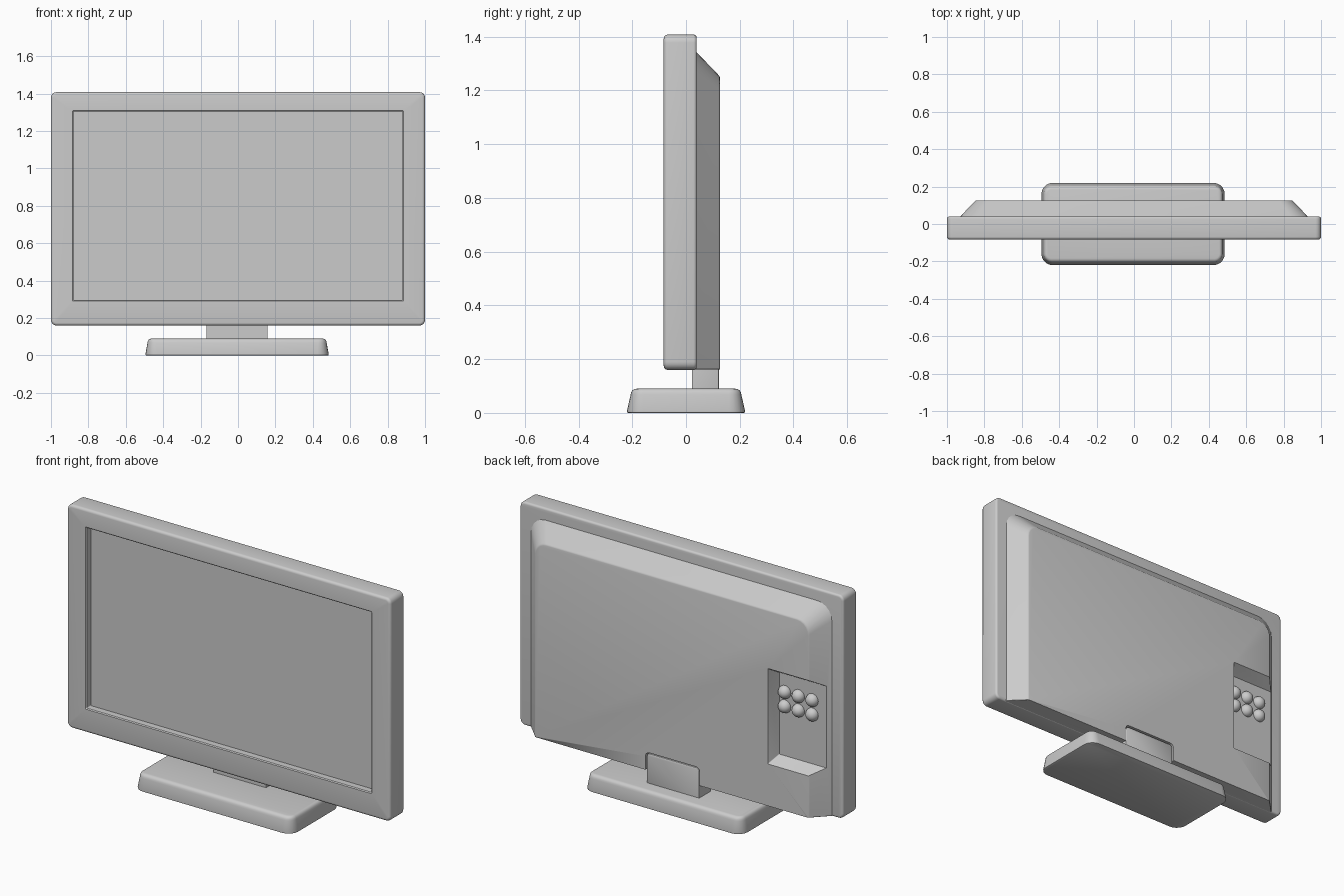
import bpy, bmesh, math

if "Cube" in bpy.data.objects:
    bpy.data.objects.remove(bpy.data.objects["Cube"])

grey = bpy.data.materials.new("plain_grey")
grey.diffuse_color = (0.6, 0.6, 0.6, 1)
grey.use_nodes = True
grey.node_tree.nodes["Principled BSDF"].inputs["Base Color"].default_value = grey.diffuse_color


def finish(obj, angle=35):
    """Give the part its colour and smooth shading with crisp edges."""
    if not obj.data.materials:
        obj.data.materials.append(grey)
    bpy.ops.object.select_all(action='DESELECT')
    obj.select_set(True)
    bpy.context.view_layer.objects.active = obj
    bpy.ops.object.shade_smooth_by_angle(angle=math.radians(angle))


def outline(x0, x1, b0, b1, r_low, r_high, seg=5):
    """Rounded rectangle with its own radius for the low and high corners."""
    pts = []
    for k, (cx, cb, r) in enumerate([(x1, b1, r_high), (x0, b1, r_high),
                                     (x0, b0, r_low), (x1, b0, r_low)]):
        sx = -1 if cx == x1 else 1
        sb = -1 if cb == b1 else 1
        for i in range(seg + 1):
            a = math.pi / 2 * (k + i / seg)
            pts.append((cx + sx * r + r * math.cos(a), cb + sb * r + r * math.sin(a)))
    return pts


def loft(name, rings, axis='Y'):
    """Skin a closed solid through (outline, depth) rings along an axis."""
    bm = bmesh.new()
    loops = []
    for pts, d in rings:
        loops.append([bm.verts.new((a, d, b) if axis == 'Y' else (a, b, d))
                      for a, b in pts])
    n = len(loops[0])
    for p, q in zip(loops, loops[1:]):
        for i in range(n):
            j = (i + 1) % n
            bm.faces.new((p[i], p[j], q[j], q[i]))
    bm.faces.new(loops[0])
    bm.faces.new(loops[-1])
    bmesh.ops.recalc_face_normals(bm, faces=bm.faces)
    mesh = bpy.data.meshes.new(name)
    bm.to_mesh(mesh)
    bm.free()
    obj = bpy.data.objects.new(name, mesh)
    bpy.context.collection.objects.link(obj)
    return obj


def cut(obj, cutter):
    """Subtract the cutter and remove it."""
    bpy.context.view_layer.objects.active = obj
    mod = obj.modifiers.new("cut", 'BOOLEAN')
    mod.operation, mod.solver, mod.object = 'DIFFERENCE', 'EXACT', cutter
    bpy.ops.object.modifier_apply(modifier=mod.name)
    bpy.data.objects.remove(cutter)


def rounding(r, steps=4):
    """(inset, depth) pairs of a quarter-round edge."""
    return [(r * (1 - math.sin(math.pi / 2 * i / steps)),
             r * (1 - math.cos(math.pi / 2 * i / steps))) for i in range(steps + 1)]


# Screen frame: rounded slab with a recessed display in front
def frame_ring(inset):
    return outline(-1 + inset, 1 - inset, 0.16 + inset, 1.408 - inset,
                   0.03 - inset, 0.03 - inset)

rings = [(frame_ring(i), 0.04 - d) for i, d in rounding(0.012)]
rings += [(frame_ring(i), -0.083 + d) for i, d in reversed(rounding(0.015))]
rings += [(outline(-0.885, 0.885, 0.291, 1.309, 0.005, 0.005), -0.083),
          (outline(-0.88, 0.88, 0.296, 1.304, 0.004, 0.004), -0.078),
          (outline(-0.88, 0.88, 0.296, 1.304, 0.004, 0.004), -0.042)]
finish(loft("screen_frame", rings))

# Back shell: sloped at the sides and top, flat at the bottom
def shell_ring(t, y):
    w = 0.93 - 0.085 * t
    return outline(-w, w, 0.162, 1.342 - 0.09 * t, 0.004, 0.09 - 0.02 * t), y

shell = loft("back_shell", [shell_ring(0, 0.03), shell_ring(0, 0.04),
                            shell_ring(0.94, 0.121), shell_ring(0.98, 0.1245),
                            shell_ring(1.04, 0.126)])
# Connector bay, open at the side
cut(shell, loft("bay_cutter", [(outline(-1.2, -0.62, 0.433, 0.89, 0.004, 0.004), 0.06),
                               (outline(-1.2, -0.593, 0.394, 0.932, 0.004, 0.004), 0.13)]))
# Notch that takes the neck
cut(shell, loft("notch_cutter", [(outline(-0.173, 0.163, 0.1, 0.262, 0.01, 0.025), y)
                                 for y in (0.085, 0.2)]))
finish(shell)

# Round connectors in two rows
for row in range(2):
    for col in range(3):
        bpy.ops.mesh.primitive_uv_sphere_add(
            segments=20, ring_count=12, radius=0.036,
            location=(-0.654 - 0.085 * col, 0.06, 0.79 - 0.08 * row))
        ball = bpy.context.object
        ball.name = f"connector_{row}_{col}"
        finish(ball, 60)

# Neck
def neck_ring(inset):
    return outline(-0.168 + inset, 0.158 - inset, 0.05, 0.256 - inset, 0.004, 0.02 - inset)

finish(loft("neck", [(neck_ring(0), 0.022), (neck_ring(0), 0.117),
                     (neck_ring(0.002), 0.121), (neck_ring(0.006), 0.123)]))

# Base: tapered slab with rounded corners and edges
def base_ring(inset):
    return outline(-0.495 + inset * 0.8, 0.485 - inset * 0.8,
                   -0.22 + inset, 0.22 - inset, 0.06 - inset, 0.06 - inset)

rings = [(base_ring(0.006), 0), (base_ring(0.001), 0.002), (base_ring(0), 0.007)]
rings += [(base_ring(0.014 + 0.022 - i), 0.09 - 0.022 + 0.022 - d)
          for i, d in reversed([(0.022 - a, b) for a, b in rounding(0.022)])]
finish(loft("base", rings, 'Z'))
